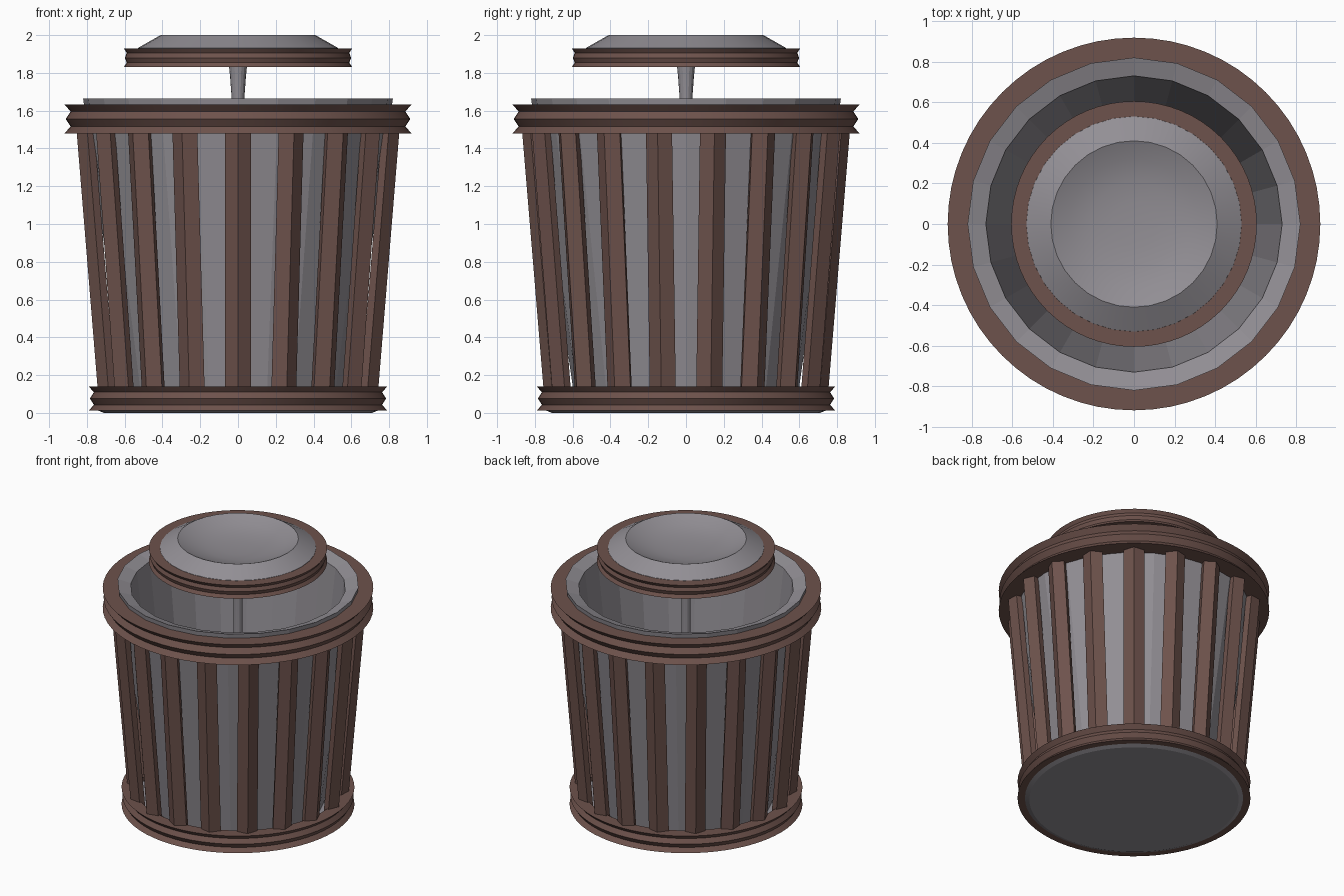
import bpy, bmesh, math
from mathutils import Vector

if "Cube" in bpy.data.objects:
    bpy.data.objects.remove(bpy.data.objects["Cube"])


def material(name, rgb):
    m = bpy.data.materials.new(name)
    m.diffuse_color = (*rgb, 1)
    m.use_nodes = True
    m.node_tree.nodes["Principled BSDF"].inputs["Base Color"].default_value = m.diffuse_color
    return m


BROWN = material("brown wood", (0.155, 0.085, 0.072))
GREY = material("grey metal", (0.29, 0.275, 0.30))


def finish(bm, name, mat, smooth=False):
    bmesh.ops.remove_doubles(bm, verts=bm.verts, dist=1e-5)
    bmesh.ops.recalc_face_normals(bm, faces=bm.faces)
    for f in bm.faces:
        f.smooth = smooth
    if smooth:
        for e in bm.edges:
            if len(e.link_faces) == 2 and e.calc_face_angle() > math.radians(20):
                e.smooth = False
    mesh = bpy.data.meshes.new(name)
    bm.to_mesh(mesh)
    bm.free()
    mesh.materials.append(mat)
    ob = bpy.data.objects.new(name, mesh)
    bpy.context.collection.objects.link(ob)
    return ob


def lathe(name, profile, mat, sides, closed=False, smooth=False):
    """Spin (radius, z) points about the z axis."""
    bm = bmesh.new()
    vs = [bm.verts.new((r, 0, z)) for r, z in profile]
    pairs = list(zip(vs, vs[1:])) + ([(vs[-1], vs[0])] if closed else [])
    es = [bm.edges.new(p) for p in pairs]
    bmesh.ops.spin(bm, geom=vs + es, cent=(0, 0, 0), axis=(0, 0, 1),
                   angle=2 * math.pi, steps=sides, use_duplicate=False)
    return finish(bm, name, mat, smooth)


def grooved_ring(name, outer, inner, z0, z1, groove):
    """Ring with two V grooves round its outside."""
    h = z1 - z0
    pts = [(inner, z0), (outer, z0), (outer - groove, z0 + h * .24),
           (outer - .006, z0 + h * .5), (outer - groove, z0 + h * .76),
           (outer, z1), (inner, z1)]
    return lathe(name, pts, BROWN, 64, closed=True, smooth=True)


# Brown rings: base, top and lid
grooved_ring("base_ring", 0.79, 0.70, 0.012, 0.14, 0.027)
grooved_ring("top_ring", 0.918, 0.79, 1.48, 1.632, 0.032)
grooved_ring("lid_ring", 0.605, 0.50, 1.83, 1.93, 0.016)

# Base plate
lathe("base_plate", [(0, 0), (0.71, 0), (0.74, 0.012), (0.74, 0.05), (0, 0.05)],
      GREY, 64, smooth=True)

# Tapered open liner
lathe("liner", [(0, 0.04), (0.585, 0.04), (0.82, 1.665), (0.73, 1.635),
                (0.56, 0.09), (0, 0.09)], GREY, 24)

# Lid with dished top
lathe("lid", [(0, 1.85), (0.55, 1.85), (0.53, 1.932), (0.41, 2.0), (0.32, 1.96),
              (0.21, 1.937), (0.11, 1.928), (0, 1.926)], GREY, 32, smooth=True)

# Centre post that carries the lid
lathe("lid_post", [(0, 1.86), (0.05, 1.86), (0.042, 1.78), (0.033, 1.66),
                   (0.03, 1.3), (0.03, 0.08), (0, 0.08)], GREY, 16, smooth=True)

# Eighteen ridged slats leaning outward
SLATS = 18
section = [(0, 0), (0.07, -0.045), (0.055, -0.085), (-0.055, -0.085), (-0.07, -0.045)]
bm = bmesh.new()
for i in range(SLATS):
    a = -math.pi / 2 + i * 2 * math.pi / SLATS
    out = Vector((math.cos(a), math.sin(a), 0))
    side = Vector((-math.sin(a), math.cos(a), 0))
    loops = []
    for r, z in ((0.752, 0.10), (0.87, 1.52)):
        loops.append([bm.verts.new(out * (r + d) + side * s + Vector((0, 0, z)))
                      for s, d in section])
    lo, hi = loops
    bm.faces.new(lo)
    bm.faces.new(hi)
    n = len(section)
    for k in range(n):
        j = (k + 1) % n
        bm.faces.new((lo[k], lo[j], hi[j], hi[k]))
finish(bm, "slats", BROWN)
